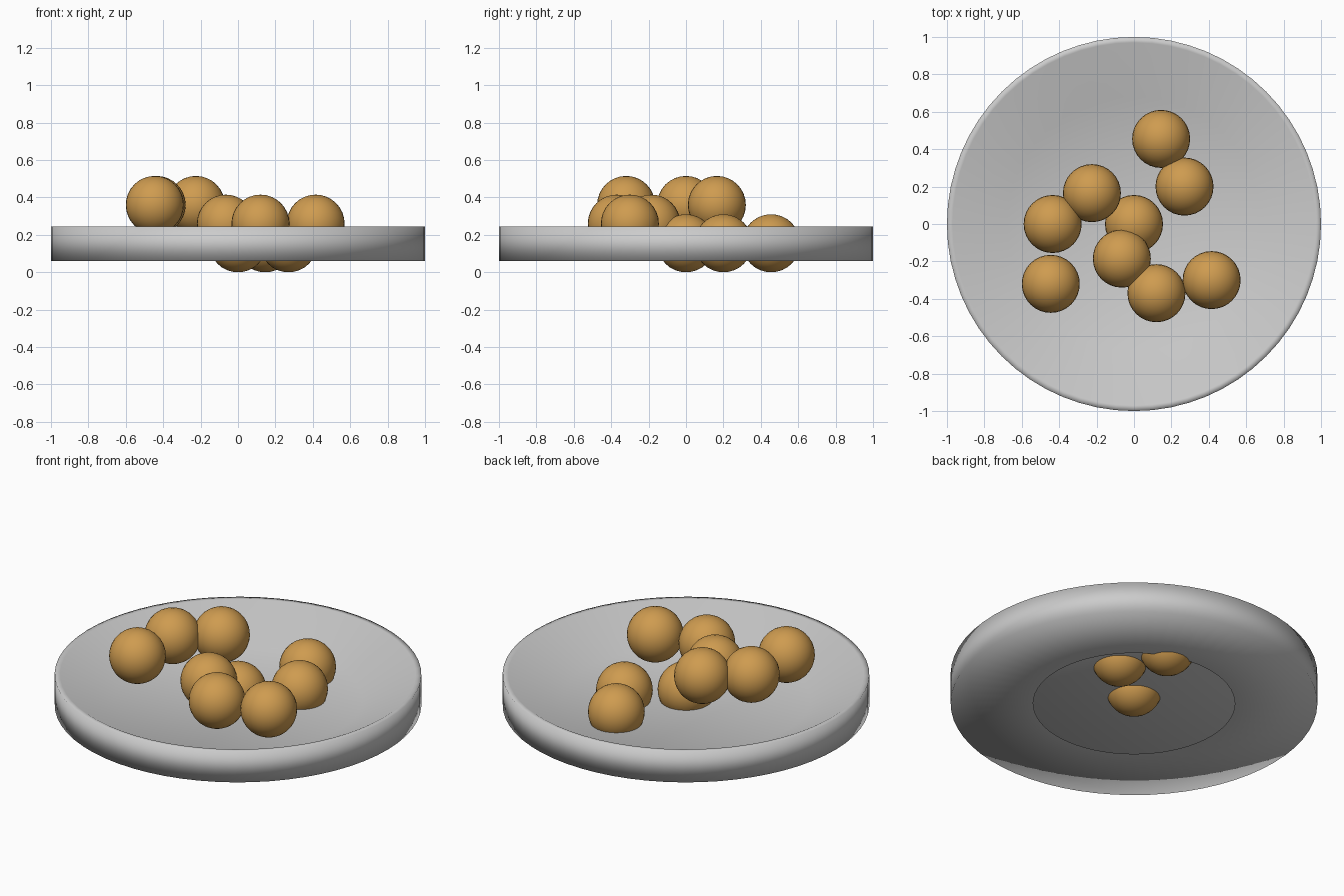
import bpy, bmesh, math

if "Cube" in bpy.data.objects:
    bpy.data.objects.remove(bpy.data.objects["Cube"])

SEGS = 64
BALL_R = 0.155


def lathe(name, profile, segs):
    """Revolve (radius, z) points round z; a zero radius makes a single pole."""
    bm = bmesh.new()
    rings = []
    for r, z in profile:
        if r == 0:
            rings.append([bm.verts.new((0, 0, z))] * segs)
        else:
            rings.append([bm.verts.new((r * math.cos(2 * math.pi * i / segs),
                                        r * math.sin(2 * math.pi * i / segs), z))
                          for i in range(segs)])
    for a, b in zip(rings, rings[1:]):
        for i in range(segs):
            j = (i + 1) % segs
            quad = [a[i], a[j], b[j], b[i]]
            bm.faces.new(list(dict.fromkeys(quad)))
    for f in bm.faces:
        f.smooth = True
    me = bpy.data.meshes.new(name)
    bm.to_mesh(me)
    bm.free()
    ob = bpy.data.objects.new(name, me)
    bpy.context.collection.objects.link(ob)
    return ob


# Dish: open underside, straight outer wall, narrow rim, sloping inside, flat floor
lathe("dish", [(0.55, 0.06), (1.0, 0.06), (1.0, 0.245), (0.97, 0.245),
               (0.68, 0.093), (0, 0.093)][::-1], SEGS).data.flip_normals()

# Balls: three layers, each a little higher
tan = bpy.data.materials.new("tan")
tan.diffuse_color = (0.62, 0.33, 0.08, 1)
tan.use_nodes = True
tan.node_tree.nodes["Principled BSDF"].inputs["Base Color"].default_value = tan.diffuse_color
layers = [
    (0.155, [(0, 0), (0.27, 0.2), (0.145, 0.455)]),
    (0.26, [(-0.065, -0.185), (0.12, -0.37), (0.415, -0.3)]),
    (0.36, [(-0.225, 0.165), (-0.435, 0), (-0.445, -0.32)]),
]
n = 0
for z, spots in layers:
    for x, y in spots:
        n += 1
        bpy.ops.mesh.primitive_uv_sphere_add(segments=32, ring_count=16,
                                             radius=BALL_R, location=(x, y, z))
        ball = bpy.context.object
        ball.name = f"ball_{n}"
        ball.data.materials.append(tan)
        bpy.ops.object.shade_smooth()
